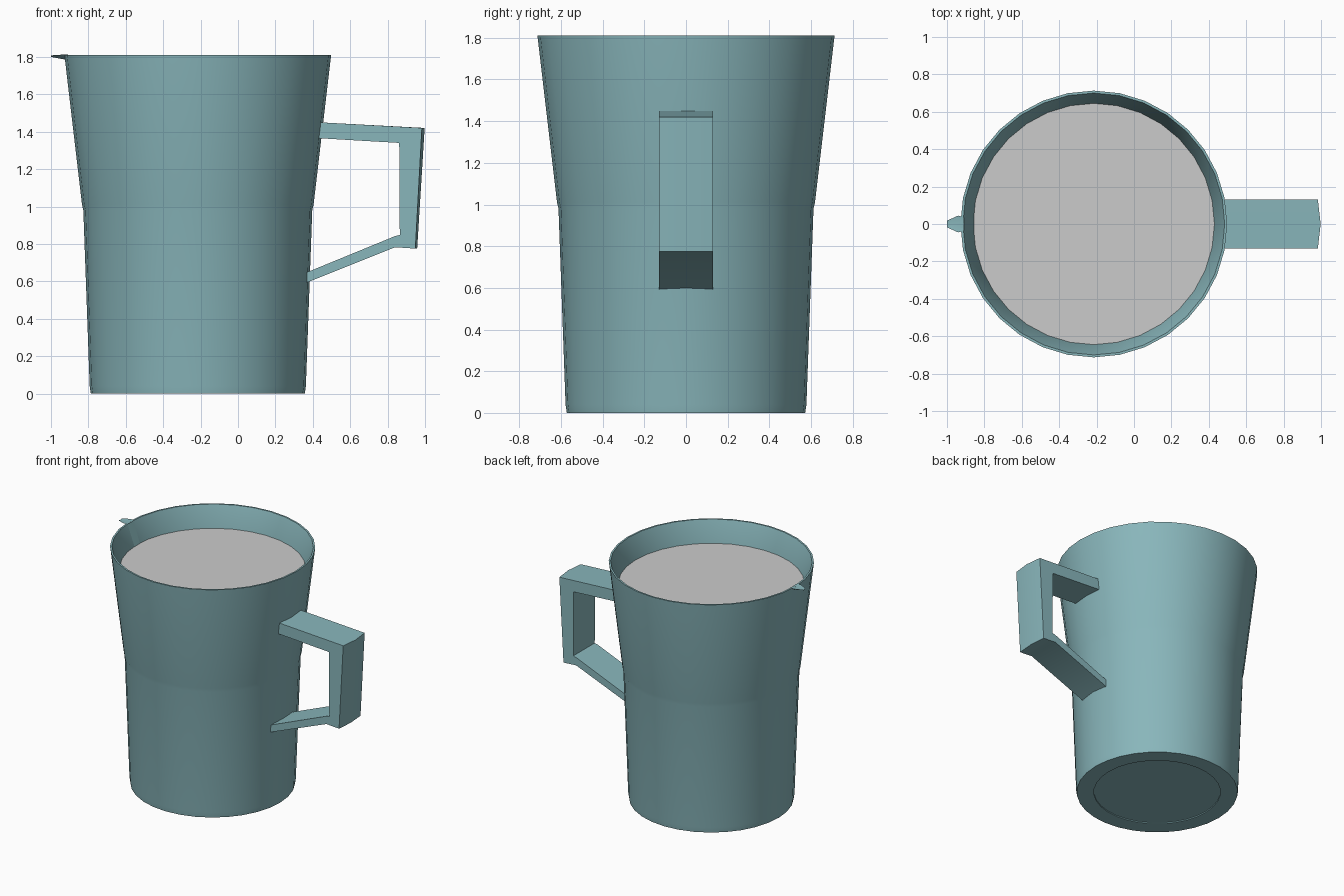
import bpy, bmesh, math

if "Cube" in bpy.data.objects:
    bpy.data.objects.remove(bpy.data.objects["Cube"])

CX = -0.215   # body axis
SIDES = 32

enamel = bpy.data.materials.new("teal_enamel")
enamel.diffuse_color = (0.25, 0.47, 0.5, 1)
enamel.use_nodes = True
enamel.node_tree.nodes["Principled BSDF"].inputs["Base Color"].default_value = enamel.diffuse_color


def finish(name, bm, mat=None, angle=40):
    bmesh.ops.recalc_face_normals(bm, faces=bm.faces)
    mesh = bpy.data.meshes.new(name)
    bm.to_mesh(mesh)
    bm.free()
    obj = bpy.data.objects.new(name, mesh)
    bpy.context.collection.objects.link(obj)
    if mat:
        mesh.materials.append(mat)
    bpy.ops.object.select_all(action='DESELECT')
    obj.select_set(True)
    bpy.context.view_layer.objects.active = obj
    bpy.ops.object.shade_smooth_by_angle(angle=math.radians(angle))
    return obj


def loft(bm, rings, closed_ends=True):
    """Skin a row of equal-length closed rings of points."""
    rows = [[bm.verts.new(p) for p in ring] for ring in rings]
    n = len(rows[0])
    for a, b in zip(rows, rows[1:]):
        for i in range(n):
            j = (i + 1) % n
            bm.faces.new((a[i], a[j], b[j], b[i]))
    if closed_ends:
        bm.faces.new(rows[0])
        bm.faces.new(rows[-1])


def circle(r, z):
    return [(CX + r * math.cos(2 * math.pi * i / SIDES),
             r * math.sin(2 * math.pi * i / SIDES), z) for i in range(SIDES)]


# Jug body: underside, outer wall, rim, inner wall, inner floor
profile = [(0.45, 0.008), (0.45, 0.0), (0.572, 0.0), (0.578, 0.04),
           (0.612, 0.98), (0.619, 1.01), (0.713, 1.81), (0.70, 1.81),
           (0.645, 1.65), (0.59, 1.0), (0.54, 0.06)]
bm = bmesh.new()
loft(bm, [circle(r, z) for r, z in profile])
finish("jug_body", bm, enamel)

# Liquid surface
bm = bmesh.new()
bm.faces.new([bm.verts.new(p) for p in circle(0.645, 1.65)])
finish("liquid", bm)

# Handle: paired outer and inner path points, outer corner slightly bowed
path = [((0.40, 1.452), (0.40, 1.367), 0), ((0.983, 1.42), (0.862, 1.34), 0.015),
        ((0.948, 0.775), (0.865, 0.848), 0.01), ((0.84, 0.782), (0.84, 0.842), 0),
        ((0.36, 0.590), (0.36, 0.645), 0)]
W = 0.13
bm = bmesh.new()
loft(bm, [[(ox, -W, oz), (ox + bow, 0, oz), (ox, W, oz), (ix, W, iz), (ix, -W, iz)]
          for (ox, oz), (ix, iz), bow in path])
finish("handle", bm, enamel)

# Pouring spout: small tapering lip plus the flat strip inside the wall
bm = bmesh.new()
lip = [(-1.0, 0.018, 1.808, 1.800), (-0.94, 0.045, 1.812, 1.788), (-0.91, 0.036, 1.812, 1.785)]
loft(bm, [[(x, -w, top), (x, 0, top - 0.004), (x, w, top), (x, 0, low)]
          for x, w, top, low in lip])
strip = [(-0.911, -0.036, 1.81), (-0.911, 0.036, 1.81),
         (-0.855, 0.032, 1.65), (-0.855, -0.032, 1.65)]
bm.faces.new([bm.verts.new(p) for p in strip])
finish("spout", bm, enamel)
